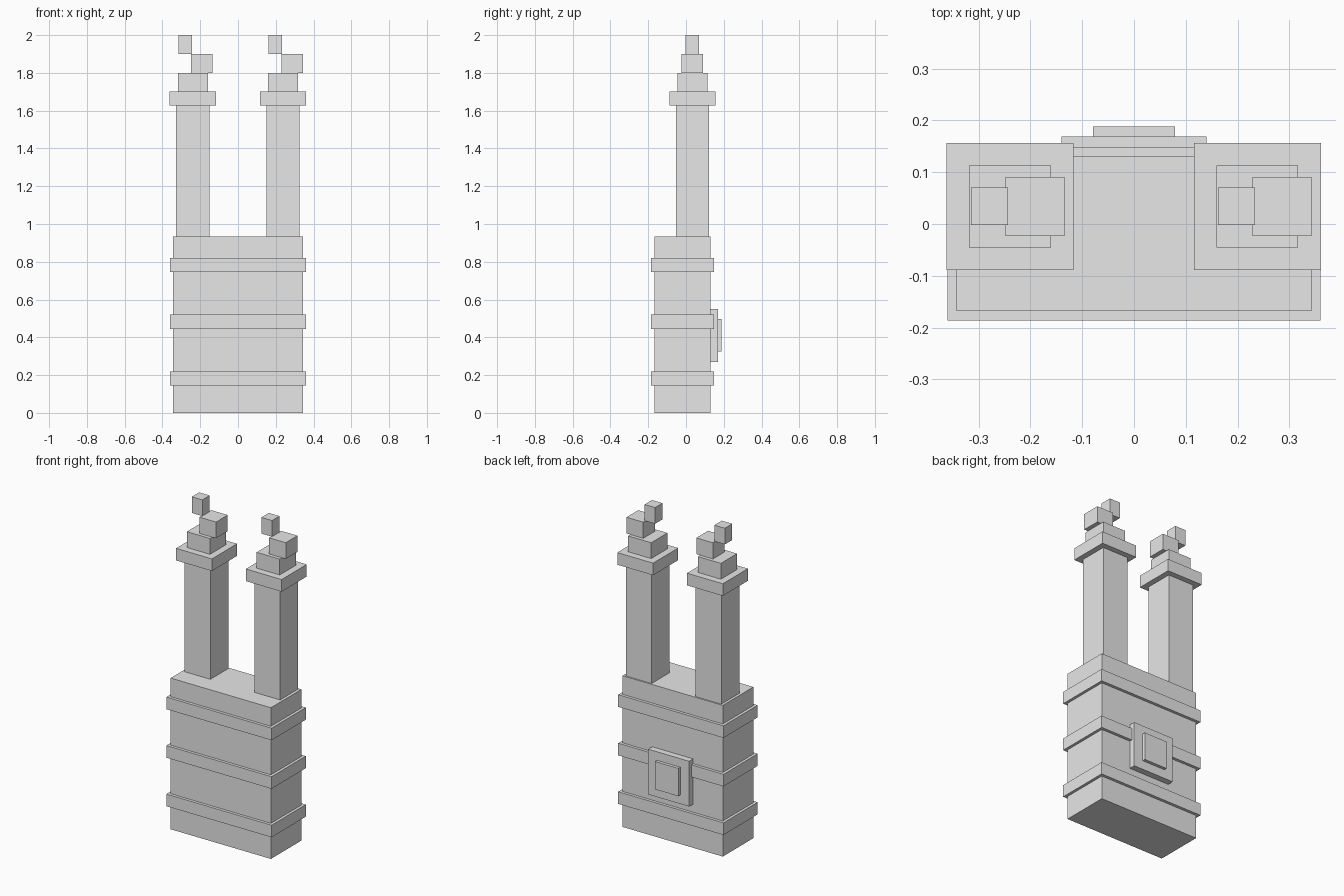
import bpy

old = bpy.data.objects.get("Cube")
if old:
    bpy.data.objects.remove(old, do_unlink=True)

GREY = (0.8, 0.8, 0.8, 1.0)
grey = bpy.data.materials.new("plain_grey")
grey.use_nodes = True
grey.diffuse_color = GREY
for node in grey.node_tree.nodes:
    if node.type == 'BSDF_PRINCIPLED':
        node.inputs["Base Color"].default_value = GREY


def box(name, x, y, z):
    """Axis-aligned box from (min, max) ranges."""
    ranges = (x, y, z)
    bpy.ops.mesh.primitive_cube_add(size=1, location=[(a + b) / 2 for a, b in ranges])
    obj = bpy.context.object
    obj.name = name
    obj.scale = [b - a for a, b in ranges]
    bpy.ops.object.transform_apply(location=False, rotation=False, scale=True)
    obj.data.materials.append(grey)
    return obj


def around(centre, width):
    return (centre - width / 2, centre + width / 2)


# Main block with three raised bands
box("body", (-0.343, 0.343), (-0.168, 0.13), (0, 0.935))
for label, z in (("lower", 0.145), ("middle", 0.445), ("upper", 0.745)):
    box(label + "_band", (-0.36, 0.36), (-0.186, 0.148), (z, z + 0.075))

# Hatch on the back
box("hatch_frame", (-0.14, 0.14), (0.12, 0.169), (0.27, 0.55))
box("hatch_panel", (-0.079, 0.079), (0.16, 0.188), (0.325, 0.497))

# Two chimneys, each with a rim and stacked puffs of smoke
STACK_Y = 0.034
for side, cx in (("left", 0.238), ("right", -0.239)):
    box(side + "_chimney", around(cx, 0.176), around(STACK_Y, 0.176), (0.93, 1.63))
    box(side + "_chimney_rim", around(cx, 0.245), around(STACK_Y, 0.245), (1.627, 1.702))
    puffs = (("low", 0, 0.158, 1.70, 1.80),
             ("middle", 0.048, 0.114, 1.80, 1.90),
             ("top", -0.04, 0.072, 1.90, 2.0))
    for label, shift, width, z0, z1 in puffs:
        box(f"{side}_{label}_smoke_puff", around(cx + shift, width),
            around(STACK_Y, width), (z0, z1))
